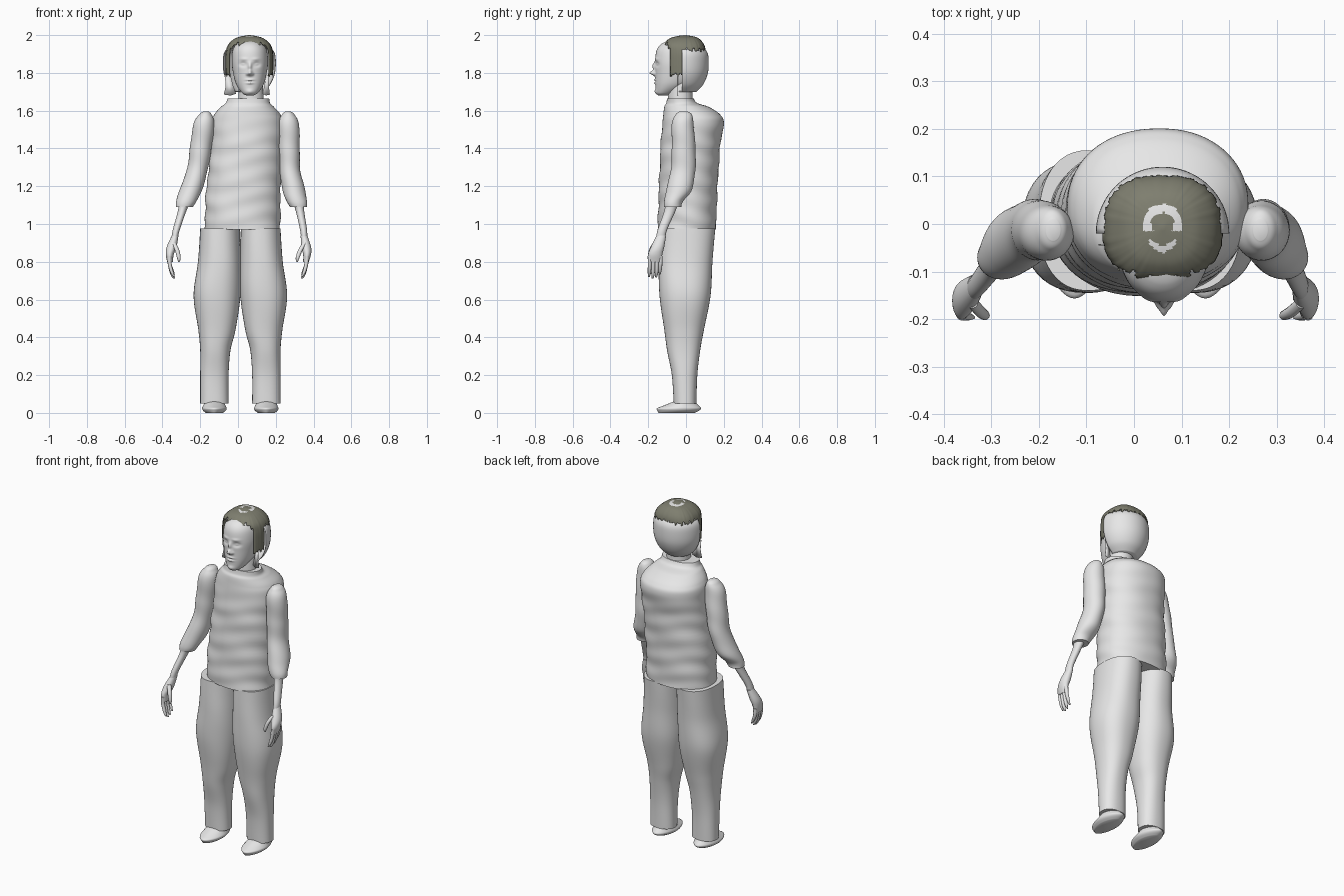
import bpy, bmesh, math
from math import sin, cos, pi, exp, hypot

if "Cube" in bpy.data.objects:
    bpy.data.objects.remove(bpy.data.objects["Cube"])


def make_material(name, color):
    mat = bpy.data.materials.new(name)
    mat.use_nodes = True
    mat.diffuse_color = color
    mat.node_tree.nodes["Principled BSDF"].inputs["Base Color"].default_value = color
    return mat


GREY = make_material("pale grey", (0.8, 0.8, 0.8, 1))
HAIR = make_material("olive brown", (0.21, 0.21, 0.16, 1))
MID = 0.06  # the head and torso sit slightly to one side


def spline(a, b, c, d, t):
    return 0.5 * (2 * b + (c - a) * t + (2 * a - 5 * b + 4 * c - d) * t * t
                  + (3 * b - a - 3 * c + d) * t ** 3)


def smooth_rings(rings, steps):
    """Interpolate (z, x0, x1, y0, y1) rings smoothly."""
    result = []
    last = len(rings) - 1
    for i in range(last):
        near = [rings[min(max(i + k, 0), last)] for k in (-1, 0, 1, 2)]
        for s in range(steps):
            result.append([spline(*vals, s / steps) for vals in zip(*near)])
    return result + [list(rings[last])]


def power_sign(value, exponent):
    return math.copysign(abs(value) ** exponent, value)


def no_fold(angle, z):
    return 0


def finish(name, bm, materials, thickness=0, sharp=50):
    bmesh.ops.recalc_face_normals(bm, faces=bm.faces)
    mesh = bpy.data.meshes.new(name)
    bm.to_mesh(mesh)
    bm.free()
    for mat in materials:
        mesh.materials.append(mat)
    mesh.shade_smooth()
    mesh.set_sharp_from_angle(angle=math.radians(sharp))
    obj = bpy.data.objects.new(name, mesh)
    bpy.context.collection.objects.link(obj)
    if thickness:
        shell = obj.modifiers.new("thickness", "SOLIDIFY")
        shell.thickness = thickness
    return obj


def loft(rings, n=40, steps=6, power=2.0, fold=no_fold):
    """Skin a stack of horizontal superellipses given by their bounds."""
    bm = bmesh.new()
    loops = []
    for z, x0, x1, y0, y1 in smooth_rings(rings, steps):
        loop = []
        for k in range(n):
            a = 2 * pi * k / n
            swell = 1 + fold(a, z)
            x = (x0 + x1) / 2 + (x1 - x0) / 2 * swell * power_sign(cos(a), 2 / power)
            y = (y0 + y1) / 2 + (y1 - y0) / 2 * swell * power_sign(sin(a), 2 / power)
            loop.append(bm.verts.new((x, y, z)))
        loops.append(loop)
    for low, high in zip(loops, loops[1:]):
        for k in range(n):
            j = (k + 1) % n
            bm.faces.new((low[k], low[j], high[j], high[k]))
    bm.faces.new(loops[0])
    bm.faces.new(loops[-1])
    return bm


def mirrored(rings, shift):
    return [(z, shift(z) - x1, shift(z) - x0, y0, y1) for z, x0, x1, y0, y1 in rings]


def digit(points):
    """Rings for a finger from (x, y, z, radius) points."""
    return [(z, x - r, x + r, y - r, y + r) for x, y, z, r in points]


# Torso with soft horizontal folds
def shirt_fold(a, z):
    fade = min(1, max(0, (1.58 - z) * 6))
    return fade * (0.012 * sin(z * 62 + 2 * sin(a * 2)) + 0.01 * sin(z * 31 + a * 3))


finish("torso", loft([
    (0.97, -0.177, 0.224, -0.15, 0.16), (1.15, -0.17, 0.225, -0.145, 0.165),
    (1.4, -0.145, 0.235, -0.135, 0.18), (1.53, -0.14, 0.24, -0.125, 0.2),
    (1.58, -0.125, 0.225, -0.12, 0.18), (1.62, -0.09, 0.19, -0.115, 0.12),
    (1.64, -0.065, 0.17, -0.105, 0.06), (1.665, -0.055, 0.165, -0.1, 0.04),
], n=72, steps=14, power=2.2, fold=shirt_fold), [GREY])

# Limb sections for the side at -x; the other side is mirrored with a shift
leg = [(0.975, -0.2, 0.01, -0.14, 0.155), (0.8, -0.212, 0.015, -0.145, 0.14),
       (0.62, -0.235, 0.013, -0.14, 0.13), (0.44, -0.21, -0.013, -0.115, 0.095),
       (0.33, -0.2, -0.04, -0.1, 0.075), (0.2, -0.2, -0.05, -0.075, 0.06),
       (0.05, -0.2, -0.05, -0.065, 0.055)]
shoe = [(0, -0.17, -0.08, -0.145, 0.045), (0.012, -0.185, -0.065, -0.152, 0.07),
        (0.024, -0.19, -0.06, -0.155, 0.08), (0.036, -0.185, -0.065, -0.125, 0.07),
        (0.06, -0.175, -0.075, -0.065, 0.045)]
sleeve = [(1.595, -0.185, -0.155, -0.035, 0.01), (1.58, -0.205, -0.14, -0.055, 0.03),
          (1.53, -0.235, -0.125, -0.075, 0.04), (1.4, -0.255, -0.14, -0.075, 0.05),
          (1.29, -0.27, -0.16, -0.08, 0.05), (1.18, -0.31, -0.19, -0.105, 0.03),
          (1.12, -0.327, -0.22, -0.115, -0.015), (1.09, -0.33, -0.24, -0.115, -0.025)]
forearm = [(1.12, -0.315, -0.25, -0.11, -0.04), (1.07, -0.318, -0.273, -0.115, -0.055),
           (0.97, -0.345, -0.308, -0.15, -0.1), (0.92, -0.352, -0.32, -0.16, -0.11)]
palm = [(0.94, -0.35, -0.315, -0.155, -0.105), (0.88, -0.377, -0.325, -0.185, -0.115),
        (0.84, -0.382, -0.34, -0.2, -0.125), (0.8, -0.375, -0.345, -0.2, -0.13)]
thumb = digit([(-0.34, -0.165, 0.9, 0.012), (-0.322, -0.185, 0.86, 0.012),
               (-0.313, -0.192, 0.82, 0.01), (-0.313, -0.192, 0.8, 0.004)])


def finger(i):
    y = -0.192 + 0.019 * i
    tip = 0.73 - 0.02 * sin((i + 0.6) * 0.9)
    return digit([(-0.362, y, 0.83, 0.011), (-0.362, y, 0.79, 0.01),
                  (-0.35, y - 0.002, tip + 0.025, 0.009), (-0.338, y - 0.004, tip, 0.004)])


def leg_shift(z):
    return 0.025


def arm_shift(z):
    return max(0, z - 0.8) * 0.12


def trouser_fold(a, z):
    return 0.006 * sin(z * 24 + a) * sin(a * 2)


def sleeve_fold(a, z):
    return 0.015 * sin(z * 48 + a)


for side in ("right", "left"):
    def build(part, rings, shift, **options):
        shape = rings if side == "right" else mirrored(rings, shift)
        finish(side + "_" + part, loft(shape, **options), [GREY])

    build("trouser_leg", leg, leg_shift, n=48, steps=8, power=2.3, fold=trouser_fold)
    build("shoe", shoe, leg_shift, steps=3, power=1.8)
    build("sleeve", sleeve, arm_shift, steps=8, fold=sleeve_fold)
    build("forearm", forearm, arm_shift, n=24)
    build("palm", palm, arm_shift, n=24)
    build("thumb", thumb, arm_shift, n=12, steps=4)
    for i in range(4):
        build("finger_" + str(i + 1), finger(i), arm_shift, n=12, steps=4)

# Neck
finish("neck", loft([(1.62, 0.0, 0.14, -0.095, 0.04), (1.68, 0.002, 0.135, -0.095, 0.035),
                     (1.76, 0.005, 0.13, -0.09, 0.04)]), [GREY])

# Head, with the features raised and sunk as soft bumps
head = loft([
    (1.68, 0.045, 0.081, -0.145, -0.1), (1.695, 0.02, 0.106, -0.158, -0.06),
    (1.74, -0.01, 0.136, -0.162, 0.02), (1.8, -0.026, 0.152, -0.163, 0.06),
    (1.86, -0.033, 0.159, -0.164, 0.08), (1.92, -0.028, 0.152, -0.155, 0.08),
    (1.955, -0.005, 0.13, -0.128, 0.06), (1.975, 0.03, 0.1, -0.08, 0.02),
], n=128, steps=14, power=2.15)
# offset from the middle, height, width, tallness, amount
features = [
    (0, 1.8, 0.011, 0.013, 0.03), (0, 1.835, 0.009, 0.02, 0.014),
    (0.014, 1.794, 0.007, 0.007, 0.01), (0.036, 1.845, 0.018, 0.012, -0.012),
    (0.036, 1.845, 0.011, 0.006, 0.007), (0.032, 1.873, 0.02, 0.007, 0.004),
    (0, 1.763, 0.02, 0.005, 0.008), (0, 1.755, 0.022, 0.003, -0.004),
    (0, 1.746, 0.017, 0.005, 0.008), (0, 1.7, 0.02, 0.012, 0.007),
]
for v in head.verts:
    if v.co.y < -0.07:
        dx = abs(v.co.x - 0.063)
        v.co.y -= sum(amount * exp(-((dx - fx) / w) ** 2 - ((v.co.z - fz) / h) ** 2)
                      for fx, fz, w, h, amount in features)
finish("head", head, [GREY], sharp=80)


# Skull shell: only the half behind the ears
def round_ring(z, r):
    return (z, MID - r, MID + r, -0.02 - r, -0.02 + r)


def remove_faces(bm, keep):
    doomed = [f for f in bm.faces if not keep(f.calc_center_median())]
    bmesh.ops.delete(bm, geom=doomed, context="FACES")


skull = loft([round_ring(z, r) for z, r in (
    (1.7, 0.075), (1.74, 0.112), (1.8, 0.136), (1.87, 0.14), (1.91, 0.132),
    (1.935, 0.108), (1.95, 0.06))], n=72)
remove_faces(skull, lambda c: c.y > -0.02)
finish("skull_back", skull, [GREY], thickness=0.003)


# Hair: crown cap with ragged edges and side pieces in front of the shell
def keep_hair(c):
    a = math.atan2(c.y, c.x - MID)
    ragged = 0.007 * sin(a * 23) + 0.005 * sin(a * 41)
    crown = c.z > 1.922 + ragged and (c.y > -0.095 or c.z > 1.953 + ragged)
    sideburn = -0.085 < c.y < -0.015 and c.z > 1.79 + ragged
    return crown or sideburn


hair = loft([(z, MID - rx, MID + rx, y0, y1) for z, rx, y0, y1 in (
    (1.77, 0.125, -0.118, 0.1), (1.85, 0.127, -0.12, 0.105), (1.91, 0.125, -0.12, 0.104),
    (1.95, 0.112, -0.118, 0.095), (1.98, 0.08, -0.09, 0.07), (1.993, 0.045, -0.055, 0.04),
    (2.0, 0.004, -0.012, -0.004))], n=120, steps=10, power=2.5,
    fold=lambda a, z: 0.008 * sin(a * 30) * sin(a * 7))
remove_faces(hair, keep_hair)
# Bare patches on the crown: an arc and a small chevron
for f in hair.faces:
    c = f.calc_center_median()
    dx = abs(c.x - MID)
    arc = 0.024 < hypot(dx, c.y) < 0.042 and c.y > -0.015
    chevron = dx < 0.028 and abs(c.y + 0.055 - dx * 0.6) < 0.007
    f.material_index = int(c.z > 1.96 and (arc or chevron))
finish("hair", hair, [HAIR, GREY], thickness=0.003)

# Loose side locks: thin plates hanging beside the jaw
for side, direction, width in (("right", -1, 1), ("left", 1, 0.6)):
    bm = bmesh.new()
    outline = [(0.07, 1.69), (0.1, 1.68), (0.135, 1.685), (0.125, 1.73),
               (0.13, 1.79), (0.1, 1.79), (0.085, 1.73)]
    bm.faces.new([bm.verts.new((MID + direction * (0.07 + (x - 0.07) * width), -0.045, z))
                  for x, z in outline])
    finish(side + "_side_lock", bm, [GREY], thickness=0.003)
